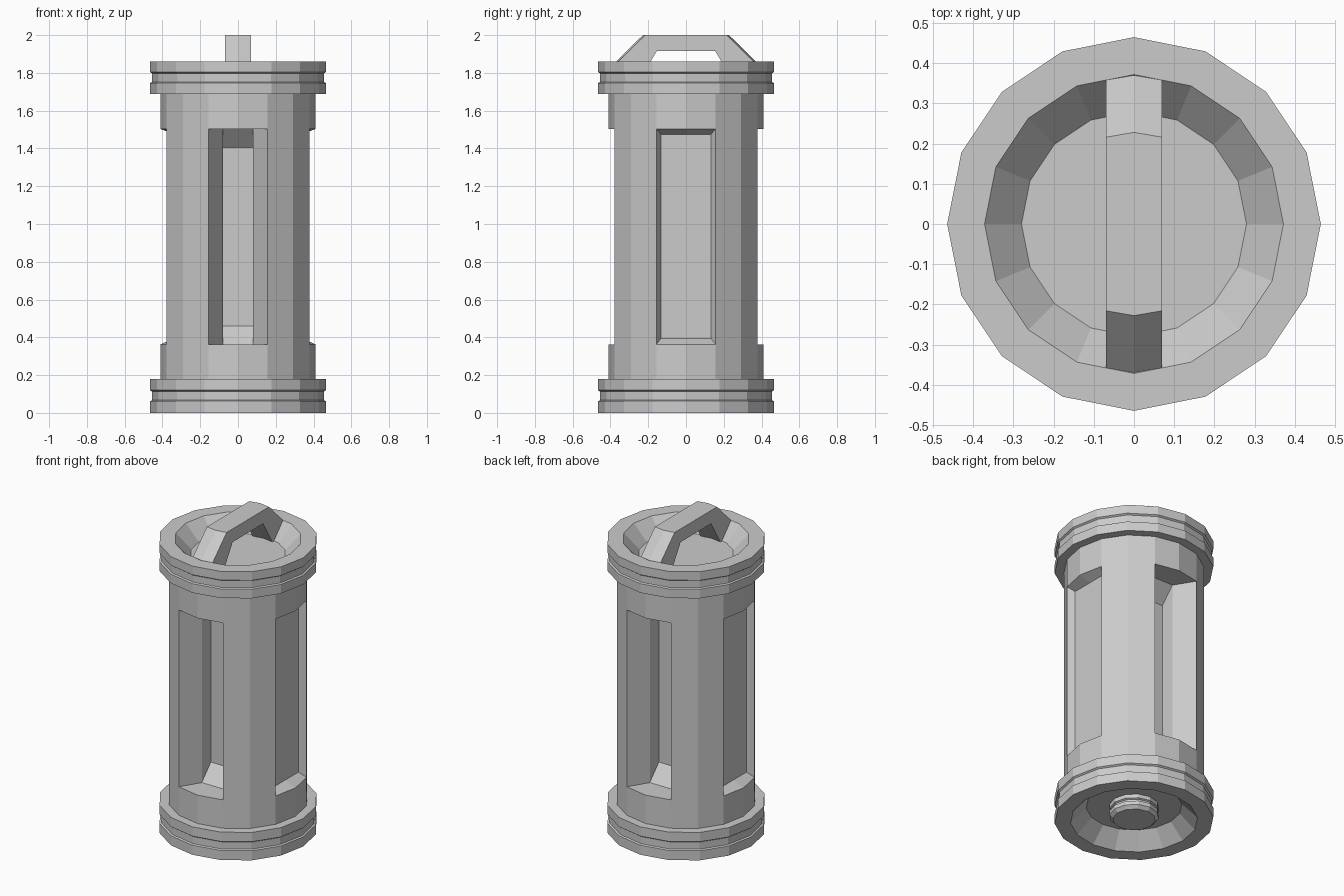
import bpy, bmesh
from math import sin, cos, tau

if "Cube" in bpy.data.objects:
    bpy.data.objects.remove(bpy.data.objects["Cube"])

SIDES = 16


def finish(bm, name):
    bmesh.ops.recalc_face_normals(bm, faces=bm.faces)
    mesh = bpy.data.meshes.new(name)
    bm.to_mesh(mesh)
    bm.free()
    obj = bpy.data.objects.new(name, mesh)
    bpy.context.collection.objects.link(obj)
    return obj


def bridge(bm, a, b):
    for i in range(len(a)):
        j = (i + 1) % len(a)
        bm.faces.new((a[i], a[j], b[j], b[i]))


def lathe(bm, profile, sides):
    """Stack rings of (radius, z), join them and close both ends."""
    rings = [[bm.verts.new((r * cos(tau * i / sides), r * sin(tau * i / sides), z))
              for i in range(sides)] for r, z in profile]
    for a, b in zip(rings, rings[1:]):
        bridge(bm, a, b)
    bm.faces.new(rings[0])
    bm.faces.new(rings[-1])
    return rings


def pocket(bm, low, high, side, steps):
    """Recess the two facets around a quarter axis; steps: (half width, distance, z0, z1)."""
    mid = side * SIDES // 4
    ids = [(mid + k) % SIDES for k in (-1, 0, 1)]
    for a, b in zip(ids, ids[1:]):
        edge = bm.edges.get((low[a], high[a]))
        bm.faces.remove(next(f for f in edge.link_faces if low[b] in f.verts))
    # remove the loose edge left in the middle of the opening
    bm.edges.remove(bm.edges.get((low[mid], high[mid])))
    loop = [low[i] for i in ids] + [high[i] for i in reversed(ids)]
    c, s = cos(tau * side / 4), sin(tau * side / 4)
    for w, d, z0, z1 in steps:
        pts = [(t, z0) for t in (-w, 0, w)] + [(t, z1) for t in (w, 0, -w)]
        inner = [bm.verts.new((d * c - t * s, d * s + t * c, z)) for t, z in pts]
        bridge(bm, loop, inner)
        loop = inner
    bm.faces.new(loop)


# Canister shell: dished ends, grooved collars and the faceted tube
bm = bmesh.new()
rings = lathe(bm, [
    (.28, .095), (.372, 0), (.465, 0), (.465, .062), (.455, .067), (.455, .113),
    (.465, .12), (.465, .18), (.41, .18),
    (.41, .363), (.41, 1.503),
    (.41, 1.688), (.465, 1.688), (.465, 1.747), (.455, 1.752), (.455, 1.797),
    (.465, 1.804), (.465, 1.86), (.372, 1.86), (.28, 1.762)], SIDES)
low, high = rings[9], rings[10]
for side in (1, 3):   # deep niches, back and front
    pocket(bm, low, high, side, [(.08, .254, .363, 1.503), (.08, .162, .46, 1.405)])
for side in (0, 2):   # shallow side panels
    pocket(bm, low, high, side, [(.132, .338, .395, 1.475)])
finish(bm, "canister_shell")

# Carrying handle: arched profile, ends following the round rim
half = [(.228, 2), (.37, 1.86), (.30, 1.755), (.265, 1.755), (.2, 1.86), (.167, 1.915)]
outline = half + [(-y, z) for y, z in reversed(half)]
bm = bmesh.new()
slices = []
for x in (-.07, 0, .07):
    trim = .012 if x else 0
    slices.append([bm.verts.new((x, y - (trim if y > 0 else -trim), z)) for y, z in outline])
bridge(bm, slices[0], slices[1])
bridge(bm, slices[1], slices[2])
bm.faces.new(slices[0])
bm.faces.new(slices[2])
finish(bm, "carrying_handle")

# Hub under the base
bm = bmesh.new()
lathe(bm, [(.125, .005), (.145, .025), (.145, .05), (.135, .055), (.135, .065),
           (.145, .07), (.145, .1)], 12)
finish(bm, "base_hub")
